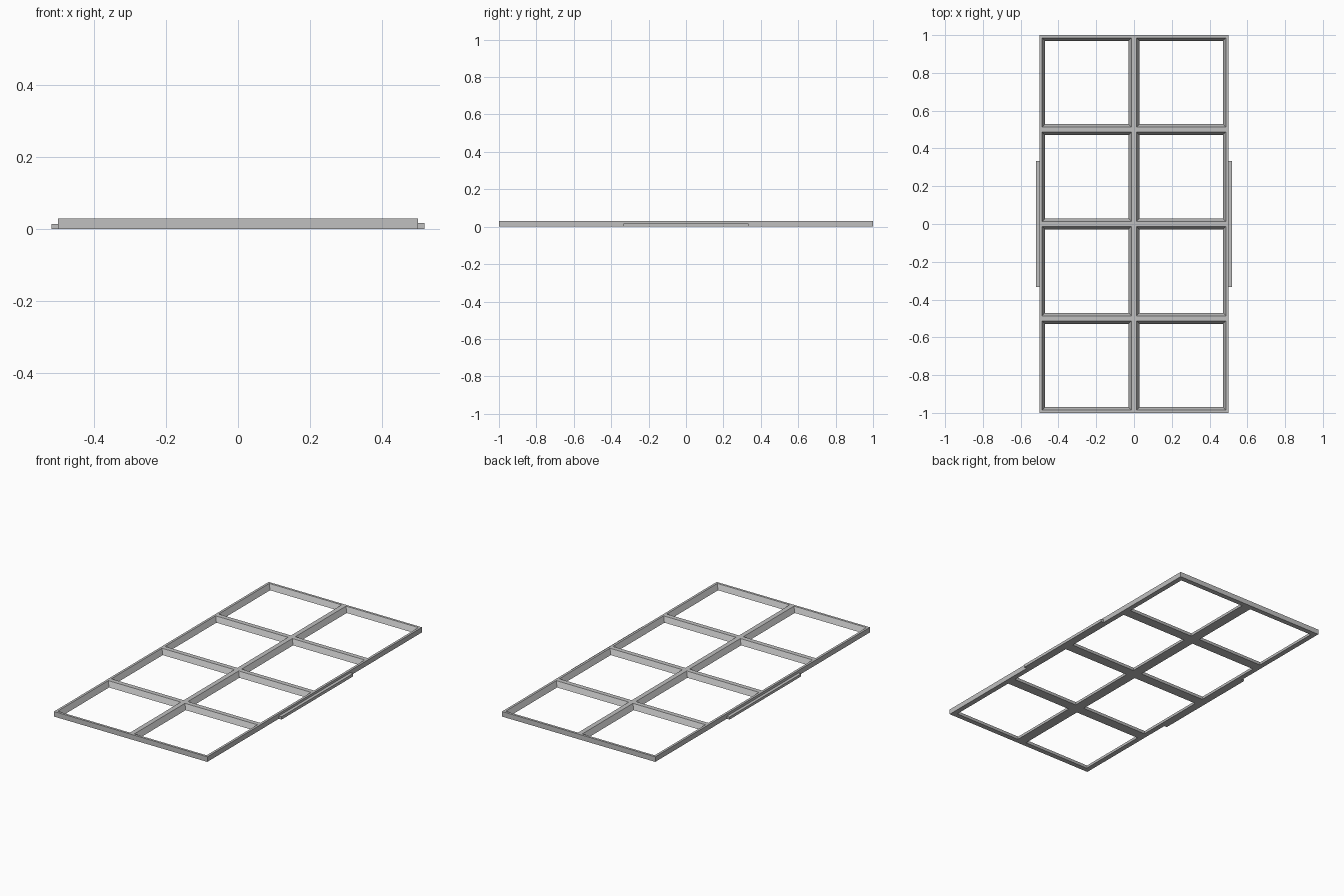
import bpy
import bmesh

cube = bpy.data.objects.get("Cube")
if cube:
    bpy.data.objects.remove(cube, do_unlink=True)

HEIGHT = 0.03
RIM_TOP, RIM_BOTTOM = 0.014, 0.03   # half width of the bars at top and base

grey = bpy.data.materials.new("light grey")
grey.use_nodes = True
colour = (0.53, 0.53, 0.53, 1)
grey.diffuse_color = colour
grey.node_tree.nodes["Principled BSDF"].inputs["Base Color"].default_value = colour


def finish(name, bm):
    bmesh.ops.recalc_face_normals(bm, faces=bm.faces)
    mesh = bpy.data.meshes.new(name)
    bm.to_mesh(mesh)
    bm.free()
    mesh.materials.append(grey)
    obj = bpy.data.objects.new(name, mesh)
    bpy.context.collection.objects.link(obj)
    return obj


def bar_lines(half, cells, rim):
    """Edges of the bars along one axis: odd intervals are openings."""
    lines = [-half]
    for i in range(cells):
        start = -half + 2 * half * i / cells
        end = -half + 2 * half * (i + 1) / cells
        lines += [start + rim, end - rim]
    return lines + [half]


def window_frame(columns, rows):
    bm = bmesh.new()
    levels = []
    for z, rim in ((0, RIM_BOTTOM), (HEIGHT, RIM_TOP)):
        xs = bar_lines(0.5, columns, rim)
        ys = bar_lines(1.0, rows, rim)
        levels.append([[bm.verts.new((x, y, z)) for y in ys] for x in xs])
    base, top = levels
    nx, ny = len(base) - 1, len(base[0]) - 1

    def wall(a, b):
        bm.faces.new((base[a[0]][a[1]], base[b[0]][b[1]],
                      top[b[0]][b[1]], top[a[0]][a[1]]))

    for i in range(nx):
        for j in range(ny):
            ring = [(i, j), (i + 1, j), (i + 1, j + 1), (i, j + 1)]
            if i % 2 and j % 2:
                # sloped sides of one opening
                for k in range(4):
                    wall(ring[k], ring[(k + 1) % 4])
            else:
                for level in levels:
                    bm.faces.new([level[p][q] for p, q in ring])
    # outer sides
    for i in range(nx):
        wall((i, 0), (i + 1, 0))
        wall((i, ny), (i + 1, ny))
    for j in range(ny):
        wall((0, j), (0, j + 1))
        wall((nx, j), (nx, j + 1))
    bmesh.ops.dissolve_limit(bm, angle_limit=0.01, verts=bm.verts, edges=bm.edges)
    return finish("window_frame", bm)


def side_strip(name, side, height):
    bm = bmesh.new()
    bmesh.ops.create_cube(bm, size=1)
    bmesh.ops.scale(bm, vec=(0.02, 0.667, height), verts=bm.verts)
    bmesh.ops.translate(bm, vec=(side * 0.508, 0, height / 2), verts=bm.verts)
    return finish(name, bm)


window_frame(2, 4)
side_strip("left_strip", 1, 0.017)
side_strip("right_strip", -1, 0.015)
